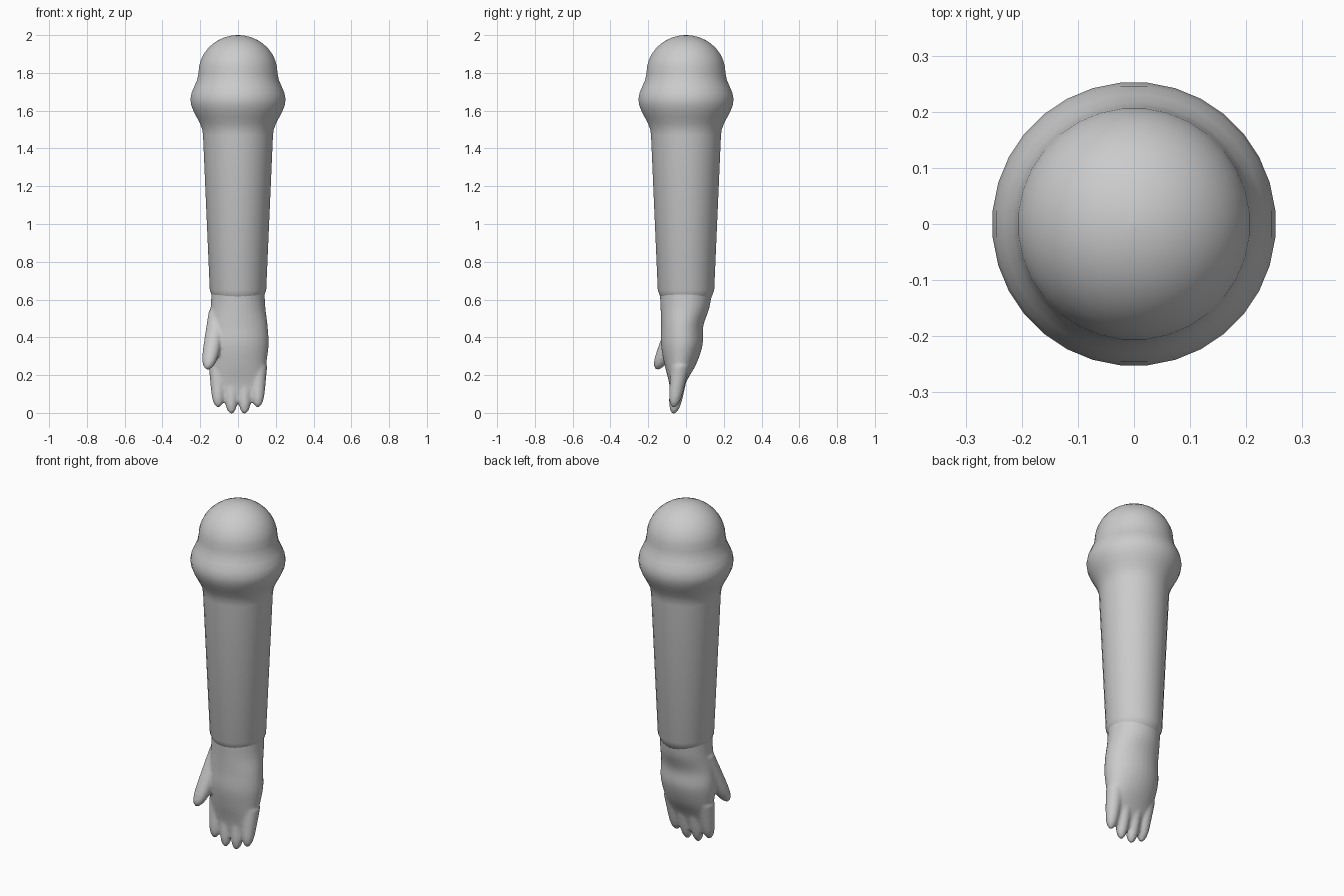
import bpy, bmesh, math
from mathutils import Vector

cube = bpy.data.objects.get("Cube")
if cube:
    bpy.data.objects.remove(cube, do_unlink=True)

grey = bpy.data.materials.new("plain_grey")
grey.use_nodes = True
colour = (0.6, 0.6, 0.6, 1)
grey.diffuse_color = colour
grey.node_tree.nodes["Principled BSDF"].inputs["Base Color"].default_value = colour


def loft(bm, rings, sides):
    """Skin a closed stack of horizontal ellipses, each given as (centre, radius x, radius y)."""
    loops = []
    for centre, radius_x, radius_y in rings:
        angles = [math.tau * (i + 0.5) / sides for i in range(sides)]
        loops.append([bm.verts.new(centre + Vector((radius_x * math.cos(a), radius_y * math.sin(a), 0)))
                      for a in angles])
    for upper, lower in zip(loops, loops[1:]):
        for i in range(sides):
            bm.faces.new((upper[i - 1], upper[i], lower[i], lower[i - 1]))
    bm.faces.new(loops[0])
    bm.faces.new(loops[-1])


def ease(start, end, steps):
    """Points from start to end (height, radius) along a soft S-shaped profile."""
    points = []
    for step in range(steps):
        t = step / steps
        blend = (1 - math.cos(math.pi * t)) / 2
        points.append((start[0] + (end[0] - start[0]) * t,
                       start[1] + (end[1] - start[1]) * blend))
    return points


def spline(keys, steps):
    """Smooth curve through evenly spaced keys, with the end keys repeated."""
    padded = [keys[0], *keys, keys[-1]]
    points = []
    for before, start, end, after in zip(padded, padded[1:], padded[2:], padded[3:]):
        for step in range(steps):
            t = step / steps
            tangent_in, tangent_out = (end - before) / 2, (after - start) / 2
            hermite = t * t * (3 - 2 * t)
            points.append(start.lerp(end, hermite)
                          + tangent_in * t * (1 - t) ** 2 - tangent_out * t * t * (1 - t))
    return points + [keys[-1]]


def digit(bm, base, tip, thick, thin):
    """Tapered finger with a blunt rounded tip."""
    steps, sides = 16, 20
    rings = []
    for step in range(steps + 1):
        t = step / steps
        radius = (thick + (thin - thick) * t) * math.sqrt(1 - t ** 8)
        radius = max(radius, thin / 4)
        rings.append((base.lerp(tip, t), radius, radius))
    loft(bm, rings, sides)


def finish(bm, name):
    bmesh.ops.recalc_face_normals(bm, faces=bm.faces)
    mesh = bpy.data.meshes.new(name)
    bm.to_mesh(mesh)
    bm.free()
    mesh.materials.append(grey)
    mesh.shade_smooth()
    obj = bpy.data.objects.new(name, mesh)
    bpy.context.collection.objects.link(obj)
    return obj


# Arm: domed shoulder, soft bulge, then a straight taper tucked into the wrist
dome_base, bulge, neck = (1.8, 0.21), (1.66, 0.253), (1.47, 0.186)
dome_steps = 9
dome_height = 2 - dome_base[0]
profile = []
for step in range(dome_steps):
    angle = math.pi / 2 * step / dome_steps
    profile.append((dome_base[0] + dome_height * math.cos(angle),
                    max(dome_base[1] * math.sin(angle), 0.005)))
profile += ease(dome_base, bulge, 4) + ease(bulge, neck, 6)
profile += [neck, (0.65, 0.15), (0.57, 0.12)]
bm = bmesh.new()
loft(bm, [(Vector((0, 0, z)), radius, radius) for z, radius in profile], 32)
finish(bm, "arm")

# Palm: evenly spaced sections (centre y, half width, half depth) from wrist to knuckles
sections = [(0, 0.14, 0.14), (-0.005, 0.145, 0.13), (-0.02, 0.157, 0.112), (-0.022, 0.162, 0.11),
            (-0.03, 0.15, 0.085), (-0.045, 0.137, 0.045), (-0.055, 0.11, 0.02)]
keys = [Vector((0.66 - level / 10, *section)) for level, section in enumerate(sections)]
bm = bmesh.new()
loft(bm, [(Vector((0, y, z)), width, depth) for z, y, width, depth in spline(keys, 5)], 32)

# Four short fingers, the middle two longer
spacing = 0.07
for place in (-1.5, -0.5, 0.5, 1.5):
    x = place * spacing
    tip_height = 0.03 if abs(place) > 1 else -0.005
    digit(bm, Vector((x, -0.03, 0.25)), Vector((x, -0.065, tip_height)), 0.05, 0.03)

# Thumb, angled outward and to the front
digit(bm, Vector((-0.1, -0.02, 0.54)), Vector((-0.16, -0.15, 0.23)), 0.055, 0.043)
hand = finish(bm, "hand")

# Blend palm, fingers and thumb into one skin
blend = hand.modifiers.new("blend", "REMESH")
blend.mode = "VOXEL"
blend.voxel_size = 0.008
blend.use_smooth_shade = True
soften = hand.modifiers.new("soften", "SMOOTH")
soften.factor = 0.5
soften.iterations = 4
